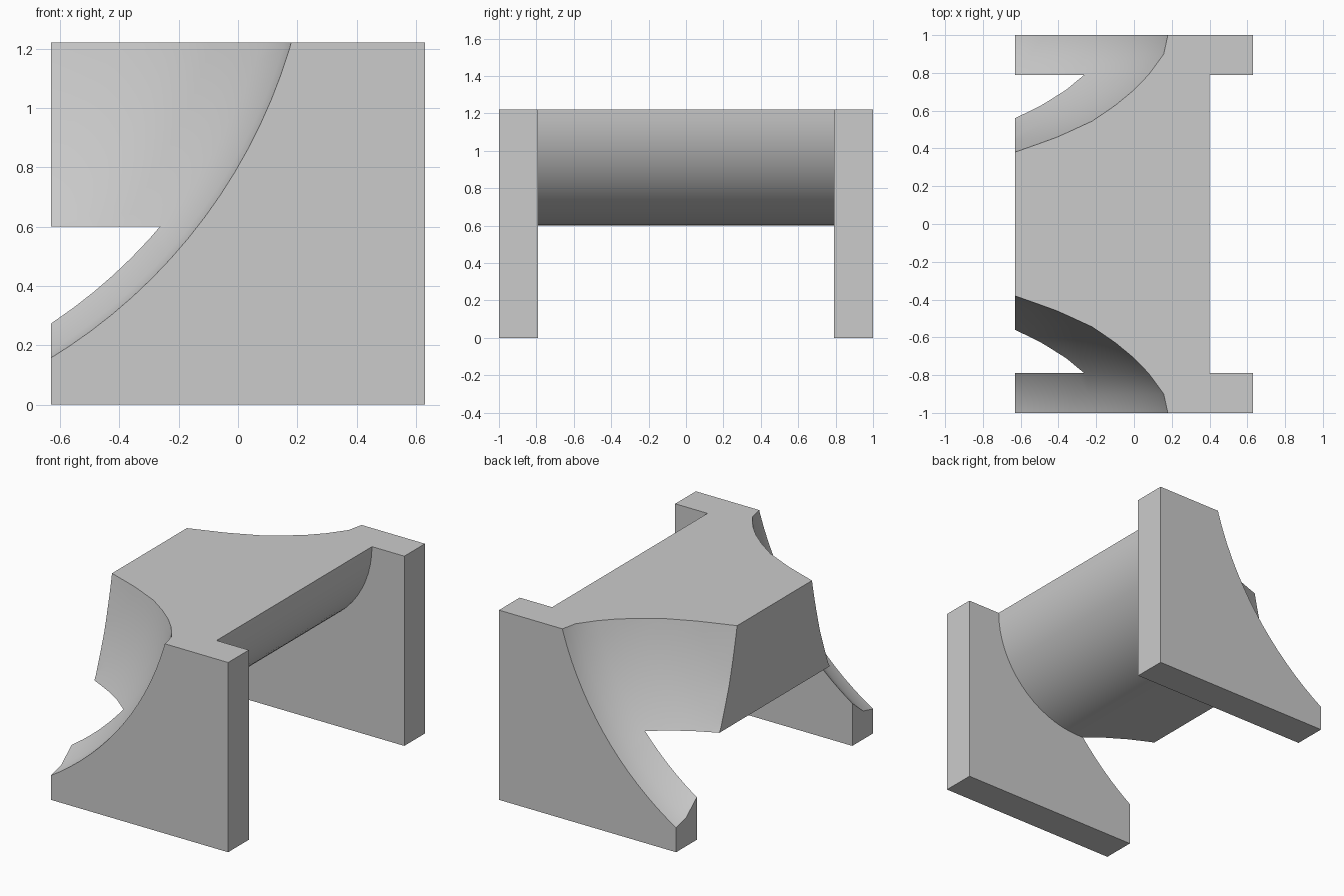
import bpy, bmesh, math

if "Cube" in bpy.data.objects:
    bpy.data.objects.remove(bpy.data.objects["Cube"], do_unlink=True)

X, Z = 0.63, 1.22          # half depth and height of the block
BRIDGE_Z, RAD = 0.6, 0.62  # underside of the bridge and its rounded flank

grey = bpy.data.materials.new("plain_grey")
grey.use_nodes = True
COLOUR = (0.6, 0.6, 0.6, 1)
grey.diffuse_color = COLOUR
grey.node_tree.nodes["Principled BSDF"].inputs["Base Color"].default_value = COLOUR


def add_object(name, bm):
    bmesh.ops.recalc_face_normals(bm, faces=bm.faces)
    mesh = bpy.data.meshes.new(name)
    bm.to_mesh(mesh)
    bm.free()
    mesh.materials.append(grey)
    obj = bpy.data.objects.new(name, mesh)
    bpy.context.collection.objects.link(obj)
    return obj


def extrude_profile(name, profile, y0, y1):
    """Extrude an x-z outline along y."""
    bm = bmesh.new()
    face = bm.faces.new([bm.verts.new((x, y0, z)) for x, z in profile])
    moved = bmesh.ops.extrude_face_region(bm, geom=[face])["geom"]
    verts = [v for v in moved if isinstance(v, bmesh.types.BMVert)]
    bmesh.ops.translate(bm, verts=verts, vec=(0, y1 - y0, 0))
    return add_object(name, bm)


def scoop(name, side):
    """Spindle turned about a sideways axis, hollowing one front corner."""
    half = [(0, 1.853), (0.1, 1.832), (0.21, 1.755), (0.29, 1.682),
            (0.37, 1.59), (0.455, 1.473), (0.54, 1.3), (0.62, 1.098), (0.7, 0.86)]
    outline = [(-d, r) for d, r in reversed(half[1:])] + half
    steps = 128
    bm = bmesh.new()
    rings = []
    for d, r in outline:
        rings.append([bm.verts.new((-1.6 + r * math.cos(math.tau * i / steps), side + d,
                                    1.736 + r * math.sin(math.tau * i / steps)))
                      for i in range(steps)])
    for a, b in zip(rings, rings[1:]):
        for i in range(steps):
            j = (i + 1) % steps
            bm.faces.new((a[i], a[j], b[j], b[i]))
    bm.faces.new(rings[0])
    bm.faces.new(rings[-1])
    obj = add_object(name, bm)
    obj.hide_render = True
    return obj


def combine(target, other, operation):
    mod = target.modifiers.new(operation.lower(), "BOOLEAN")
    mod.operation = operation
    mod.solver = "EXACT"
    mod.object = other
    bpy.context.view_layer.objects.active = target
    bpy.ops.object.modifier_apply(modifier=mod.name)
    bpy.data.objects.remove(other, do_unlink=True)


# Bridge with a rounded flank, reaching into both side plates
arc = [(0.4 - RAD + RAD * math.cos(a), Z - RAD * math.sin(a))
       for a in (math.pi / 2 * i / 16 for i in range(17))]
body = extrude_profile("bridge_block", [(-X, Z)] + arc + [(-X, BRIDGE_Z)], -0.9, 0.9)

# Side plates, then the scooped corners
for side in (-1, 1):
    plate = extrude_profile("side_plate", [(-X, 0), (X, 0), (X, Z), (-X, Z)],
                            side * 0.79, side)
    combine(body, plate, "UNION")
for side in (-1, 1):
    combine(body, scoop("corner_scoop", side), "DIFFERENCE")

# Smooth curves, crisp edges
bpy.ops.object.select_all(action="DESELECT")
body.select_set(True)
bpy.context.view_layer.objects.active = body
bpy.ops.object.shade_smooth_by_angle(angle=math.radians(25))
